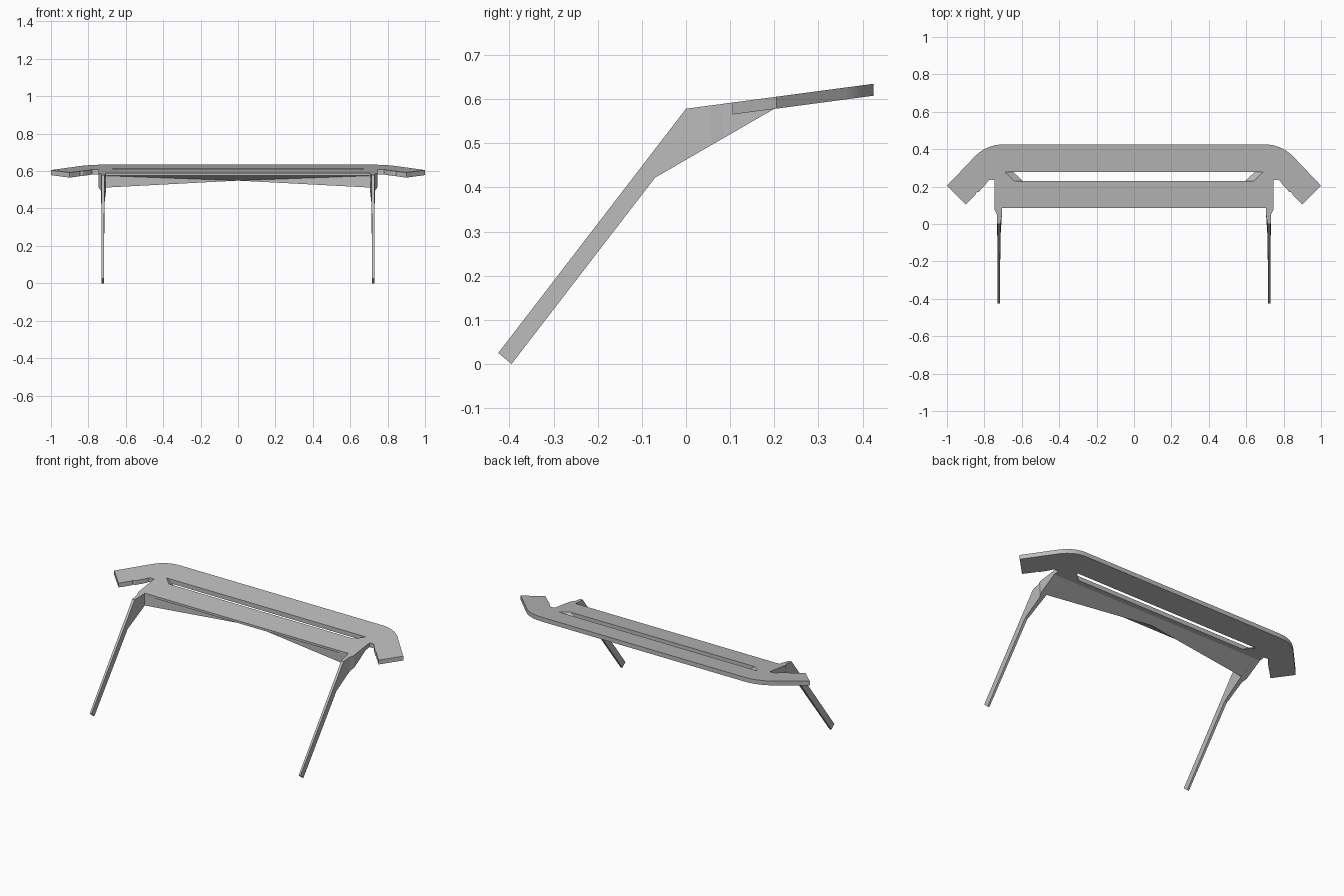
import bpy
import bmesh
from math import radians

cube = bpy.data.objects.get("Cube")
if cube:
    bpy.data.objects.remove(cube, do_unlink=True)

grey = bpy.data.materials.new("plain_grey")
grey.use_nodes = True
grey.diffuse_color = (0.5, 0.5, 0.5, 1)
grey.node_tree.nodes["Principled BSDF"].inputs["Base Color"].default_value = (0.5, 0.5, 0.5, 1)

THICK = 0.027


def deck_z(y):
    """Height of the sloping top surface."""
    return 0.578 + 0.133 * y


def make(name, verts, faces):
    bm = bmesh.new()
    vs = [bm.verts.new(v) for v in verts]
    for f in faces:
        bm.faces.new([vs[i] for i in f])
    bmesh.ops.recalc_face_normals(bm, faces=bm.faces)
    mesh = bpy.data.meshes.new(name)
    bm.to_mesh(mesh)
    bm.free()
    mesh.materials.append(grey)
    obj = bpy.data.objects.new(name, mesh)
    bpy.context.collection.objects.link(obj)
    return obj


def loft(name, rings):
    """Skin equal-sized rings of points and cap both ends."""
    n = len(rings[0])
    faces = [list(range(n)), [(len(rings) - 1) * n + i for i in range(n)]]
    for r in range(len(rings) - 1):
        for i in range(n):
            j = (i + 1) % n
            faces.append([r * n + i, r * n + j, (r + 1) * n + j, (r + 1) * n + i])
    return make(name, [p for ring in rings for p in ring], faces)


# Wing slab: rounded rear corners and swept, square-cut tips
half = []
p0, p1, p2 = (0.7, 0.425), (0.787, 0.425), (0.85, 0.362)
for k in range(9):
    t = k / 8
    half.append(tuple((1 - t) ** 2 * a + 2 * t * (1 - t) * b + t * t * c
                      for a, b, c in zip(p0, p1, p2)))
half += [(1.0, 0.205), (0.9, 0.105), (0.848, 0.157), (0.845, 0.168), (0.83, 0.172),
         (0.795, 0.21), (0.78, 0.232), (0.765, 0.237), (0.745, 0.235), (0.745, 0.2)]
outline = half + [(-x, y) for x, y in reversed(half)]
slab = loft("wing_slab", [[(x, y, deck_z(y) - d) for x, y in outline] for d in (0, THICK)])

# Long slot whose ends slope inward towards the underside
rings = []
for d, inset in ((-THICK, -0.045), (2 * THICK, 0.09)):
    corners = [(0.69 - inset, 0.278), (0.64 - inset, 0.23)]
    corners += [(-x, y) for x, y in reversed(corners)]
    rings.append([(x, y, deck_z(y) - d) for x, y in corners])
cutter = loft("slot_cutter", rings)
cutter.hide_render = True
mod = slab.modifiers.new("slot", "BOOLEAN")
mod.operation = "DIFFERENCE"
mod.solver = "EXACT"
mod.object = cutter
bpy.context.view_layer.objects.active = slab
bpy.ops.object.modifier_apply(modifier="slot")
bpy.data.objects.remove(cutter, do_unlink=True)

bpy.ops.object.select_all(action="DESELECT")
slab.select_set(True)
bpy.ops.object.shade_smooth_by_angle(angle=radians(25))

# Front wedge: underside cut back to a shallow V in the middle
section = [(0.2, deck_z(0.2)), (0.2, 0.578), (0.085, 0.512), (0.085, 0.575), (0.085, deck_z(0.085))]
verts = [(s * 0.705, y, z) for s in (-1, 1) for y, z in section] + [(0, 0.15, 0.549)]
make("front_wedge", verts, [
    (0, 1, 2, 3, 4), (5, 6, 7, 8, 9),
    (0, 5, 9, 4), (4, 9, 8, 3), (0, 1, 6, 5),
    (1, 6, 7, 10, 2), (3, 8, 10), (3, 10, 2), (8, 7, 10)])

# Legs: thin blades that widen into brackets beside the wedge
stations = [  # top (y, z), bottom (y, z), inner x, outer x
    ((-0.425, 0.025), (-0.395, 0), 0.717, 0.729),
    ((0, 0.578), (-0.07, 0.422), 0.714, 0.731),
    ((0.052, 0.585), (0.058, 0.496), 0.706, 0.733),
    ((0.076, 0.588), (0.086, 0.512), 0.705, 0.745),
    ((0.2, deck_z(0.2)), (0.2, 0.578), 0.705, 0.745)]
for side, s in (("left", 1), ("right", -1)):
    loft(side + "_leg", [[(s * xi, *top), (s * xo, *top), (s * xo, *bot), (s * xi, *bot)]
                         for top, bot, xi, xo in stations])
